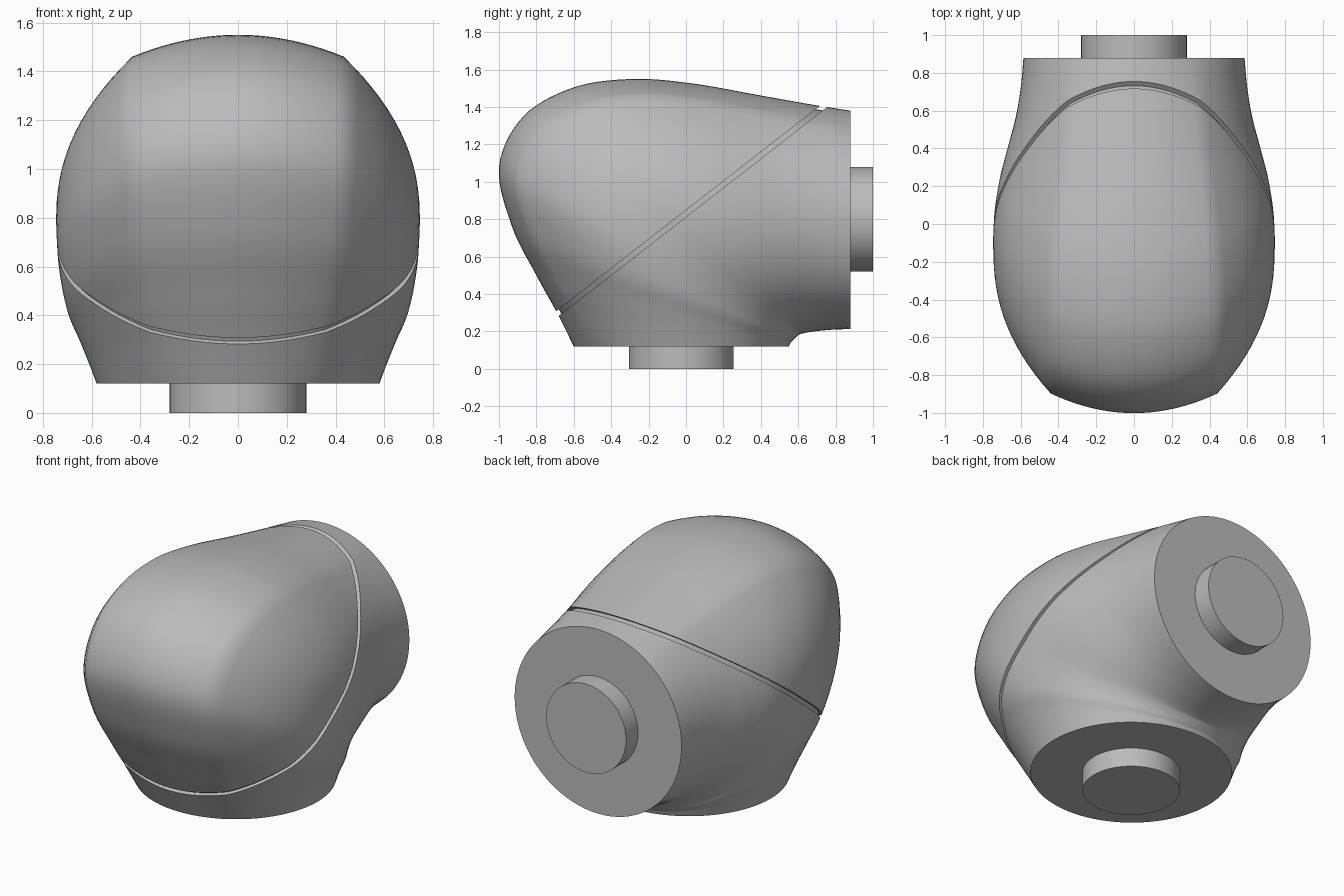
import bpy, bmesh
from math import sin, cos, pi, atan2
from mathutils import Vector

cube = bpy.data.objects.get("Cube")
if cube:
    bpy.data.objects.remove(cube, do_unlink=True)

grey = bpy.data.materials.new("plain grey")
grey.use_nodes = True
tone = (0.5, 0.5, 0.5, 1)
grey.diffuse_color = tone
grey.node_tree.nodes["Principled BSDF"].inputs["Base Color"].default_value = tone

# Elbow stations: outer y, outer z, inner y, inner z, half width
STATIONS = [
    (-0.60, 0.12, 0.55, 0.12, 0.58),
    (-0.69, 0.30, 0.555, 0.13, 0.615),
    (-0.80, 0.50, 0.56, 0.14, 0.655),
    (-0.93, 0.76, 0.57, 0.15, 0.705),
    (-1.0, 1.08, 0.58, 0.16, 0.735),
    (-0.87, 1.35, 0.59, 0.17, 0.745),
    (-0.60, 1.505, 0.60, 0.18, 0.742),
    (-0.28, 1.55, 0.615, 0.187, 0.72),
    (0.04, 1.525, 0.65, 0.195, 0.68),
    (0.38, 1.465, 0.71, 0.203, 0.63),
    (0.65, 1.417, 0.79, 0.21, 0.60),
    (0.88, 1.38, 0.88, 0.213, 0.585),
]
STEPS = 7
CREASE_X, CREASE_V = 0.6, 0.87


def smooth_stations():
    """Run a smooth spline through the stations."""
    rows, last = [], len(STATIONS) - 1
    for i in range(last):
        p1, p2 = (Vector(STATIONS[k]) for k in (i, i + 1))
        p0 = Vector(STATIONS[i - 1]) if i else 2 * p1 - p2
        p3 = Vector(STATIONS[i + 2]) if i + 1 < last else 2 * p2 - p1
        for s in range(STEPS):
            u = s / STEPS
            rows.append(p1 + 0.5 * u * (p2 - p0 + u * (2 * p0 - 5 * p1 + 4 * p2 - p3
                        + u * (3 * (p1 - p2) + p3 - p0))))
    return rows + [Vector(STATIONS[-1])]


def section(blend):
    """Unit section: round at the ends, creased on the outer side midway."""
    side = [CREASE_V * i / 14 for i in range(14)]
    quarter = [(1 - (1 - CREASE_X) * (v / CREASE_V) ** 2.1, v) for v in side]
    for i in range(11):
        x = CREASE_X * (1 - i / 10)
        quarter.append((x, 1 - (1 - CREASE_V) * (x / CREASE_X) ** 2))
    right = []
    for x, v in quarter:
        a = atan2(v, x)
        right.append((cos(a) + blend * (x - cos(a)), sin(a) + blend * (v - sin(a))))
    outer = right + [(-x, v) for x, v in reversed(right[:-1])]
    inner = [(cos(a), sin(a)) for a in (pi + pi * i / 40 for i in range(1, 40))]
    return outer + inner


def finish(name, bm):
    bmesh.ops.recalc_face_normals(bm, faces=bm.faces)
    mesh = bpy.data.meshes.new(name)
    bm.to_mesh(mesh)
    bm.free()
    obj = bpy.data.objects.new(name, mesh)
    bpy.context.collection.objects.link(obj)
    mesh.materials.append(grey)
    bpy.ops.object.select_all(action='DESELECT')
    obj.select_set(True)
    bpy.context.view_layer.objects.active = obj
    bpy.ops.object.shade_smooth_by_angle(angle=pi / 6)
    return obj


def elbow(name, cuts, inset=0):
    """Loft the elbow, then trim it; each cut is (point, direction removed)."""
    bm = bmesh.new()
    rows, rings = smooth_stations(), []
    for k, (oy, oz, iy, iz, w) in enumerate(rows):
        out, inn = Vector((0, oy, oz)), Vector((0, iy, iz))
        mid, axis = (out + inn) / 2, (out - inn) / 2
        axis *= 1 - inset / axis.length
        blend = min(1, 1.1 * sin(pi * k / (len(rows) - 1)) ** 0.8)
        rings.append([bm.verts.new(mid + axis * v + Vector((x * (w - inset), 0, 0)))
                      for x, v in section(blend)])
    n = len(rings[0])
    for a, b in zip(rings, rings[1:]):
        for j in range(n):
            bm.faces.new((a[j], a[(j + 1) % n], b[(j + 1) % n], b[j]))
    bm.faces.new(rings[0])
    bm.faces.new(rings[-1])
    for point, normal in cuts:
        geom = bm.verts[:] + bm.edges[:] + bm.faces[:]
        cut = bmesh.ops.bisect_plane(bm, geom=geom, dist=1e-5, plane_co=point,
                                     plane_no=normal, clear_outer=True)
        edges = [e for e in cut["geom_cut"] if isinstance(e, bmesh.types.BMEdge)]
        bmesh.ops.edgeloop_fill(bm, edges=edges)
    return finish(name, bm)


def pin(name, centre, axis):
    """Round connecting stub."""
    bm = bmesh.new()
    turn = Vector((0, 0, 1)).rotation_difference(Vector(axis)).to_matrix().to_4x4()
    bmesh.ops.create_cone(bm, cap_ends=True, segments=64, radius1=0.28,
                          radius2=0.28, depth=0.12, matrix=turn)
    bmesh.ops.translate(bm, verts=bm.verts, vec=centre)
    return finish(name, bm)


# Two shells parted by a slanted groove, with a recessed core inside it
up = Vector((0, -0.614, 0.789))
seam = Vector((0, 0, 0.848))
low = seam - up * 0.028
elbow("upper_shell", [(seam, -up)])
elbow("lower_shell", [(low, up)])
elbow("groove_core", [(seam + up * 0.01, up), (low - up * 0.01, -up)], inset=0.022)

# Connecting stubs
pin("bottom_pin", (0, -0.025, 0.06), (0, 0, 1))
pin("back_pin", (0, 0.94, 0.80), (0, 1, 0))
